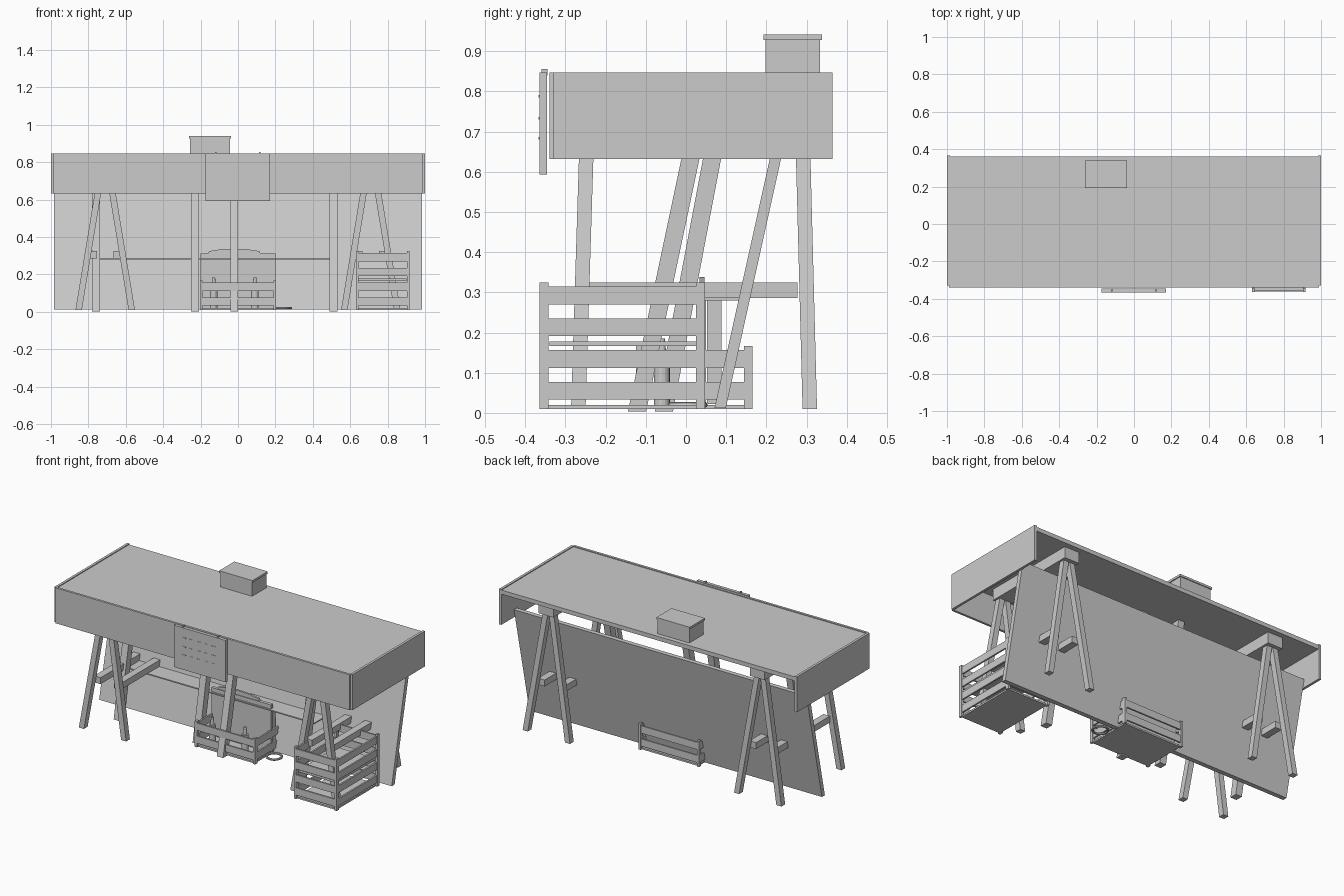
import bpy, bmesh, math
from mathutils import Vector

if "Cube" in bpy.data.objects:
    bpy.data.objects.remove(bpy.data.objects["Cube"])

grey = bpy.data.materials.new("plain grey")
grey.diffuse_color = (0.6, 0.6, 0.6, 1)
grey.use_nodes = True
grey.node_tree.nodes["Principled BSDF"].inputs["Base Color"].default_value = grey.diffuse_color


def finish(name, bm):
    bmesh.ops.recalc_face_normals(bm, faces=bm.faces)
    me = bpy.data.meshes.new(name)
    bm.to_mesh(me)
    bm.free()
    me.materials.append(grey)
    ob = bpy.data.objects.new(name, me)
    bpy.context.collection.objects.link(ob)
    return ob


def add_box(bm, x0, x1, y0, y1, z0, z1):
    res = bmesh.ops.create_cube(bm, size=1)
    for v in res["verts"]:
        v.co = Vector(((x0 + x1) / 2 + v.co.x * (x1 - x0),
                       (y0 + y1) / 2 + v.co.y * (y1 - y0),
                       (z0 + z1) / 2 + v.co.z * (z1 - z0)))


def box(name, *dims):
    bm = bmesh.new()
    add_box(bm, *dims)
    return finish(name, bm)


def leaning(name, foot, head, sx, sy):
    """Bar with a level rectangular section running from foot to head."""
    bm = bmesh.new()
    bmesh.ops.create_cube(bm, size=1)
    for v in bm.verts:
        end = Vector(head if v.co.z > 0 else foot)
        v.co = end + Vector((v.co.x * sx, v.co.y * sy, 0))
    return finish(name, bm)


def cylinder(name, x, y, z0, z1, r, r2=None):
    bm = bmesh.new()
    bmesh.ops.create_cone(bm, cap_ends=True, segments=16, radius1=r,
                          radius2=r if r2 is None else r2, depth=z1 - z0)
    bmesh.ops.translate(bm, verts=bm.verts, vec=(x, y, (z0 + z1) / 2))
    return finish(name, bm)


def crate(name, x0, x1, y0, y1, top, rows):
    """Slatted crate: floor, corner posts and rows of slats on four sides."""
    bm = bmesh.new()
    p, t = 0.022, 0.01
    add_box(bm, x0 + t, x1 - t, y0 + t, y1 - t, 0.01, 0.02)
    for px in (x0, x1 - p * 0.65):
        for py in (y0, y1 - p):
            add_box(bm, px, px + p * 0.65, py, py + p, 0.01, top)
    for i in range(rows):
        z = 0.033 + 0.079 * i
        for sx in (x0 + 0.002, x1 - t - 0.002):
            add_box(bm, sx, sx + t, y0 + 0.002, y1 - 0.002, z, z + 0.044)
        for sy in (y0 + 0.002, y1 - t - 0.002):
            add_box(bm, x0 + 0.004, x1 - 0.004, sy, sy + t, z, z + 0.044)
    return finish(name, bm)


# Table top with front and side aprons, open at the back
box("table_top", -0.985, 0.985, -0.326, 0.362, 0.817, 0.842)
box("front_apron", -0.988, 0.988, -0.340, -0.326, 0.632, 0.847)
for s in (-1, 1):
    a, b = sorted((s * 0.985, s * 1.0))
    box("side_apron", a, b, -0.330, 0.365, 0.632, 0.847)

# Two trestles: top beam, four splayed legs, two stretchers
for s in (-1, 1):
    c = s * 0.71
    box("trestle_beam", c - 0.05, c + 0.05, -0.27, 0.33, 0.75, 0.817)
    for foot_y, head_y in ((-0.268, -0.244), (0.308, 0.288)):
        for side in (-1, 1):
            leaning("trestle_leg", (c + side * 0.142, foot_y, 0.01),
                    (c + side * 0.016, head_y, 0.775), 0.034, 0.036)
    for side in (-1, 1):
        d = c + side * 0.067
        box("trestle_stretcher", d - 0.022, d + 0.022, -0.24, 0.277, 0.286, 0.325)

# Large leaning back board
leaning("leaning_board", (0, 0.085, 0.012), (0, 0.233, 0.68), 1.965, 0.028)

# Leaning posts and the thin shelf they carry
for x, y0, y1 in ((-0.76, -0.055, 0.1), (-0.23, -0.055, 0.1),
                  (-0.02, -0.122, 0.05), (0.51, -0.122, 0.05)):
    leaning("leaning_post", (x, y0, 0.003), (x, y1, 0.817), 0.042, 0.045)
box("thin_shelf", -0.76, 0.50, 0.02, 0.14, 0.28, 0.287)

# Hanging sign on the front, with small raised strips
box("sign_plate", -0.175, 0.172, -0.365, -0.346, 0.593, 0.847)
for z in (0.68, 0.73, 0.785):
    for i in range(5):
        x = -0.12 + i * 0.05
        box("sign_strip", x, x + 0.025, -0.367, -0.364, z, z + 0.006)
for x in (-0.12, 0.115):
    box("sign_hook", x - 0.004, x + 0.004, -0.36, -0.345, 0.84, 0.856)

# Box with a lid on the table
box("small_box", -0.256, -0.044, 0.198, 0.334, 0.842, 0.93)
box("small_box_lid", -0.262, -0.038, 0.193, 0.339, 0.928, 0.941)

# Crates and their contents
crate("tall_crate", 0.63, 0.918, -0.364, 0.047, 0.325, 4)
box("tall_crate_tray", 0.645, 0.9, -0.34, 0.025, 0.166, 0.178)
crate("low_crate", -0.203, 0.203, -0.125, 0.166, 0.167, 2)
leaning("case_in_crate", (0, 0.07, 0.022), (0, 0.07, 0.282), 0.38, 0.036)
box("panel_in_crate", -0.2, 0.2, 0.03, 0.05, 0.022, 0.312)

# Low curved handle on the panel
bm = bmesh.new()
ring = [(-0.16, 0.312), (-0.155, 0.325), (-0.09, 0.335), (-0.02, 0.338),
        (0.05, 0.335), (0.115, 0.325), (0.12, 0.312)]
face = bm.faces.new([bm.verts.new((x, 0.034, z)) for x, z in ring])
ext = bmesh.ops.extrude_face_region(bm, geom=[face])
bmesh.ops.translate(bm, vec=(0, 0.012, 0),
                    verts=[g for g in ext["geom"] if isinstance(g, bmesh.types.BMVert)])
finish("panel_handle", bm)

# Bottles in the low crate
for x in (-0.13, 0.09):
    cylinder("bottle_body", x, -0.06, 0.02, 0.14, 0.02)
    cylinder("bottle_neck", x, -0.06, 0.14, 0.185, 0.011, 0.008)

# Coil on the floor
bpy.ops.mesh.primitive_torus_add(location=(0.24, 0.005, 0.02), major_radius=0.042,
                                 minor_radius=0.007, major_segments=24, minor_segments=8)
coil = bpy.context.object
coil.name = "floor_coil"
coil.data.materials.append(grey)
bpy.ops.object.shade_smooth_by_angle()
